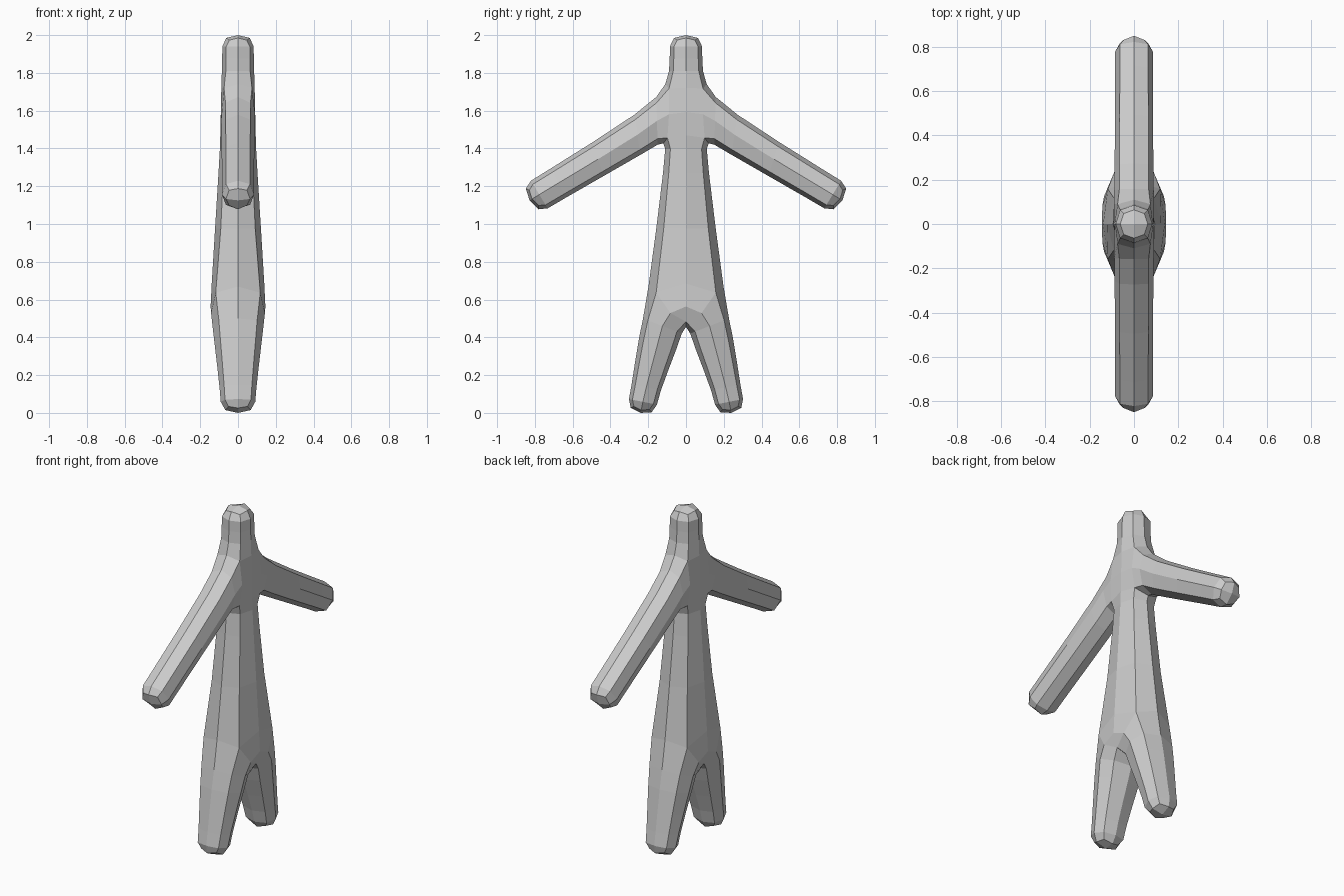
import bpy
import bmesh

if "Cube" in bpy.data.objects:
    bpy.data.objects.remove(bpy.data.objects["Cube"])

# Side outline of the control cage, +y half: name -> (y, z, half thickness in x)
PTS = {
    "head_top": (0.085, 2.00, 0.083), "head_low": (0.085, 1.88, 0.083),
    "shoulder": (0.095, 1.74, 0.088), "armpit": (0.11, 1.445, 0.094),
    "arm_top": (0.22, 1.605, 0.087), "arm_under": (0.19, 1.395, 0.087),
    "wrist_top": (0.77, 1.26, 0.085), "wrist_under": (0.681, 1.114, 0.085),
    "hand_top": (0.872, 1.198, 0.085), "hand_under": (0.784, 1.052, 0.085),
    "chest": (0.11, 1.35, 0.098), "hip": (0.205, 0.60, 0.145),
    "crotch": (0.0, 0.49, 0.145),
    "thigh_out": (0.25, 0.40, 0.125), "thigh_in": (0.045, 0.35, 0.125),
    "ankle_out": (0.29, 0.132, 0.095), "ankle_in": (0.142, 0.103, 0.095),
    "foot_out": (0.314, 0.015, 0.088), "foot_in": (0.166, -0.015, 0.088),
}
# Trunk patches span both sides between successive levels
TRUNK = ["head_top", "head_low", "shoulder", "armpit", "chest", "hip", "crotch"]
# Limbs are chains of (outer, inner) pairs
ARM = [("shoulder", "armpit"), ("arm_top", "arm_under"),
       ("wrist_top", "wrist_under"), ("hand_top", "hand_under")]
LEG = [("hip", "crotch"), ("thigh_out", "thigh_in"),
       ("ankle_out", "ankle_in"), ("foot_out", "foot_in")]


def key(name, side):
    return (name, 0 if name == "crotch" else side)


# Flat patches of the figure
patches = []
for a, b in zip(TRUNK, TRUNK[1:]):
    ring = [key(a, -1), key(a, 1), key(b, 1), key(b, -1)]
    patches.append(list(dict.fromkeys(ring)))
for limb in (ARM, LEG):
    for (a, b), (c, d) in zip(limb, limb[1:]):
        for s in (-1, 1):
            ring = [key(a, s), key(c, s), key(d, s), key(b, s)]
            patches.append(ring if s == 1 else ring[::-1])

# Front and back sheets joined by a wall along every open border
bm = bmesh.new()
verts = {}
for name, (y, z, hx) in PTS.items():
    for s in ((0,) if name == "crotch" else (-1, 1)):
        for x in (-1, 1):
            verts[(name, s), x] = bm.verts.new((x * hx, s * y, z))
edges = {}
for ring in patches:
    bm.faces.new([verts[k, 1] for k in ring])
    bm.faces.new([verts[k, -1] for k in reversed(ring)])
    for a, b in zip(ring, ring[1:] + ring[:1]):
        edges.setdefault(frozenset((a, b)), []).append((a, b))
for uses in edges.values():
    if len(uses) == 1:
        a, b = uses[0]
        bm.faces.new([verts[b, 1], verts[a, 1], verts[a, -1], verts[b, -1]])
bmesh.ops.recalc_face_normals(bm, faces=bm.faces[:])

mesh = bpy.data.meshes.new("figure_body")
bm.to_mesh(mesh)
bm.free()
body = bpy.data.objects.new("figure_body", mesh)
bpy.context.collection.objects.link(body)

# One rounding step turns the square limbs into flat-faced octagons
rounding = body.modifiers.new("rounding", 'SUBSURF')
rounding.levels = 1
rounding.render_levels = 1
rounding.use_limit_surface = False

grey = bpy.data.materials.new("plain_grey")
grey.diffuse_color = (0.6, 0.6, 0.6, 1.0)
grey.use_nodes = True
grey.node_tree.nodes["Principled BSDF"].inputs["Base Color"].default_value = grey.diffuse_color
mesh.materials.append(grey)
